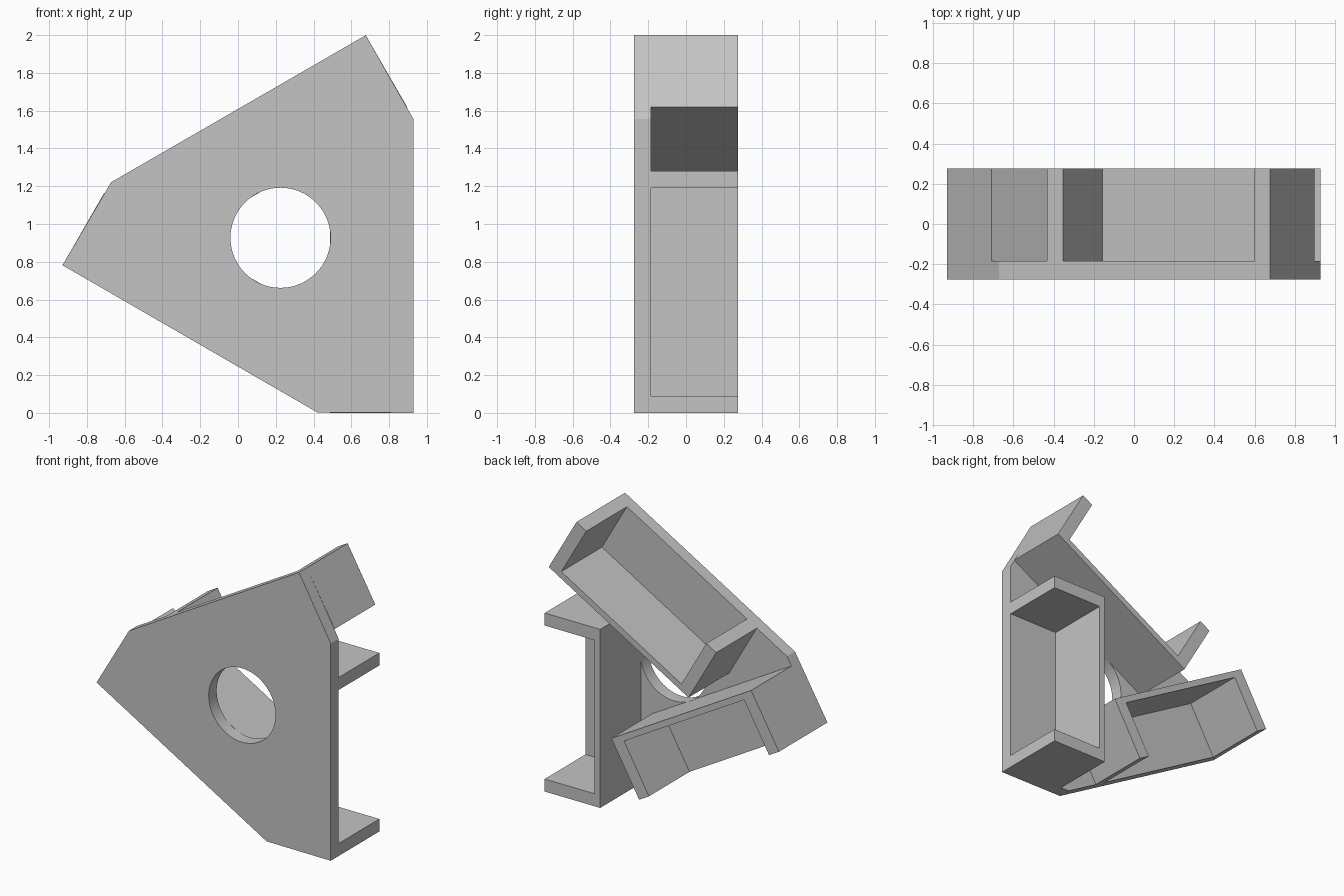
import bpy, bmesh
from math import cos, sin, tau

cube = bpy.data.objects.get("Cube")
if cube:
    bpy.data.objects.remove(cube, do_unlink=True)

grey = bpy.data.materials.new("plain_grey")
grey.use_nodes = True
colour = (0.55, 0.55, 0.55, 1)
grey.diffuse_color = colour
grey.node_tree.nodes["Principled BSDF"].inputs["Base Color"].default_value = colour

# Shared dimensions, measured from the hole centre
CX, CZ = 0.225, 0.927
FRONT, PLATE_BACK, BACK = -0.275, -0.185, 0.275
OUT, LOW, HIGH = 0.703, -0.927, 0.63
HOLE = 0.265
END_WALL, INNER_WALL = 0.09, 0.044


def turn(points, k):
    """Rotate profile points by k thirds of a turn about the hole centre."""
    c, s = cos(k * tau / 3), sin(k * tau / 3)
    return [(u * c - v * s, u * s + v * c) for u, v in points]


def prism(name, points, y0, y1):
    """Extrude a profile in the xz plane from y0 to y1."""
    bm = bmesh.new()
    face = bm.faces.new([bm.verts.new((CX + u, y0, CZ + v)) for u, v in points])
    new = bmesh.ops.extrude_face_region(bm, geom=[face])["geom"]
    moved = [e for e in new if isinstance(e, bmesh.types.BMVert)]
    bmesh.ops.translate(bm, verts=moved, vec=(0, y1 - y0, 0))
    bmesh.ops.recalc_face_normals(bm, faces=bm.faces)
    mesh = bpy.data.meshes.new(name)
    bm.to_mesh(mesh)
    bm.free()
    mesh.materials.append(grey)
    obj = bpy.data.objects.new(name, mesh)
    bpy.context.collection.objects.link(obj)
    return obj


# Six-sided front plate
outline = [p for k in range(3) for p in turn([(OUT, LOW), (OUT, HIGH)], k)]
plate = prism("front_plate", outline, FRONT, PLATE_BACK)

# Round hole through the plate
circle = [(HOLE * cos(i * tau / 64), HOLE * sin(i * tau / 64)) for i in range(64)]
cutter = prism("hole_cutter", circle, FRONT - 0.1, PLATE_BACK + 0.1)
cutter.hide_render = True
cut = plate.modifiers.new("hole", 'BOOLEAN')
cut.operation = 'DIFFERENCE'
cut.solver = 'EXACT'
cut.object = cutter
bpy.context.view_layer.objects.active = plate
plate.select_set(True)
bpy.ops.object.modifier_apply(modifier="hole")
bpy.data.objects.remove(cutter, do_unlink=True)
bpy.ops.object.shade_smooth_by_angle(angle=0.5)

# Three open brackets behind the plate: an inner wall with two end walls
top = 0.353
inner = OUT - 0.44
floor = inner + INNER_WALL
channel = [(OUT, LOW), (OUT, LOW + END_WALL), (floor, LOW + END_WALL),
           (floor, top - END_WALL), (OUT, top - END_WALL), (OUT, top),
           (inner, top), (inner, LOW)]
for k, side in enumerate(("left", "upper", "lower")):
    prism(side + "_bracket", turn(channel, k), PLATE_BACK, BACK)
